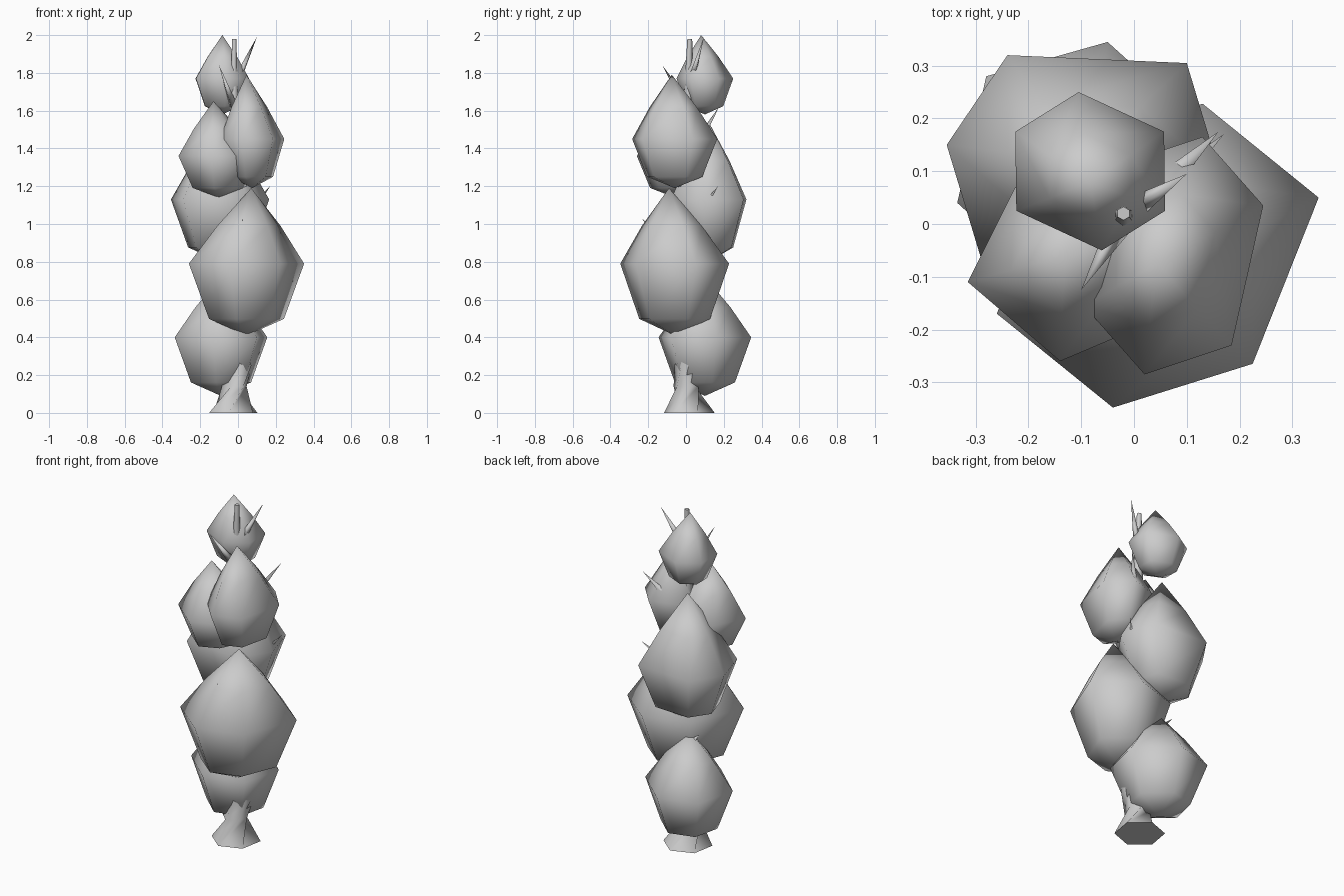
import bpy, bmesh, math
from mathutils import Vector

if "Cube" in bpy.data.objects:
    bpy.data.objects.remove(bpy.data.objects["Cube"])

grey = bpy.data.materials.new("plain_grey")
grey.diffuse_color = (0.6, 0.6, 0.6, 1)
grey.use_nodes = True
grey.node_tree.nodes["Principled BSDF"].inputs["Base Color"].default_value = grey.diffuse_color


def loft(name, rings):
    """Skin a list of vertex rings (a one-point ring is a tip)."""
    bm = bmesh.new()
    rows = [[bm.verts.new(p) for p in r] for r in rings]
    for a, b in zip(rows, rows[1:]):
        n = max(len(a), len(b))
        for i in range(n):
            j = (i + 1) % n
            if len(a) == 1:
                bm.faces.new((a[0], b[j], b[i]))
            elif len(b) == 1:
                bm.faces.new((a[i], a[j], b[0]))
            else:
                bm.faces.new((a[i], a[j], b[j], b[i]))
    for r in (rows[0], rows[-1]):
        if len(r) > 2:
            bm.faces.new(r)
    bmesh.ops.recalc_face_normals(bm, faces=bm.faces[:])
    for f in bm.faces:
        f.smooth = len(f.verts) < 5
    me = bpy.data.meshes.new(name)
    bm.to_mesh(me)
    bm.free()
    me.materials.append(grey)
    ob = bpy.data.objects.new(name, me)
    bpy.context.collection.objects.link(ob)
    return ob


def foliage(name, centre, zs, half, lean=(0, 0)):
    """Pointed six-sided leaf clump; three corner offsets are mirrored through the centre."""
    low, mid, top = zs
    corners = half + [(-x, -y) for x, y in half]
    cx, cy = centre

    def ring(z, s, k=0):
        return [(cx + x * s + lean[0] * k, cy + y * s + lean[1] * k, z) for x, y in corners]
    rings = [[(cx, cy, low)],
             ring(low + (mid - low) * 0.23, 0.65),
             ring(mid, 1),
             ring(mid + (top - mid) * 0.5, 0.55, 0.5),
             [(cx + lean[0], cy + lean[1], top)]]
    return loft(name, rings)


# Leaf clumps, bottom to top
foliage("leaf_clump_base", (-0.09, 0.10), (0.09, 0.40, 0.72),
        [(0.245, 0.06), (0.04, 0.245), (-0.19, 0.18)])
foliage("leaf_clump_front", (0.045, -0.06), (0.41, 0.79, 1.19),
        [(0.305, 0.11), (0.085, 0.288), (-0.18, 0.205)], (0.025, -0.03))
foliage("leaf_clump_back", (-0.095, 0.12), (0.80, 1.13, 1.54),
        [(0.26, -0.03), (0.195, 0.185), (-0.145, 0.20)])
foliage("leaf_clump_left", (-0.10, -0.06), (1.14, 1.36, 1.65),
        [(0.215, 0.05), (0.04, 0.20), (-0.125, 0.13)], (-0.03, 0))
foliage("leaf_clump_right", (0.075, -0.06), (1.19, 1.45, 1.79),
        [(0.17, 0.095), (0.055, 0.225), (-0.11, 0.17)], (-0.03, -0.015))
foliage("leaf_clump_top", (-0.083, 0.10), (1.58, 1.77, 2.0),
        [(0.14, 0.075), (-0.022, 0.15), (-0.142, 0.075)], (0, -0.02))

# Twisted trunk with flared foot: x, y, z, radius, twist
trunk = [(-0.025, 0.018, 0.0, 0.136, 20), (-0.02, 0.0, 0.14, 0.068, 75),
         (0.01, 0.01, 0.25, 0.07, 90), (-0.01, 0.02, 0.6, 0.05, 90),
         (0.0, 0.01, 1.1, 0.04, 90), (-0.02, 0.01, 1.6, 0.026, 90),
         (-0.02, 0.02, 1.98, 0.013, 90)]
loft("trunk", [[(x + r * math.cos(math.radians(t + 60 * i)),
                 y + r * math.sin(math.radians(t + 60 * i)), z) for i in range(6)]
               for x, y, z, r, t in trunk])

# Pointed branches: start, tip, radius
branches = [((-0.015, 0.02, 1.74), (0.10, 0.095, 1.99), 0.026),
            ((-0.02, 0.01, 1.62), (-0.10, -0.125, 1.84), 0.026),
            ((0.0, 0.02, 1.36), (0.16, 0.175, 1.62), 0.035),
            ((0.0, 0.01, 0.98), (0.17, 0.17, 1.20), 0.035),
            ((0.0, 0.01, 0.78), (0.025, -0.235, 1.03), 0.04),
            ((-0.01, 0.02, 0.55), (-0.17, 0.12, 0.72), 0.04)]
for k, (a, b, r) in enumerate(branches):
    a, b = Vector(a), Vector(b)
    q = (b - a).to_track_quat('Z', 'Y')
    base = [a + q @ Vector((r * math.cos(i * math.pi / 2), r * math.sin(i * math.pi / 2), 0))
            for i in range(4)]
    loft(f"branch_{k + 1}", [base, [b]])
